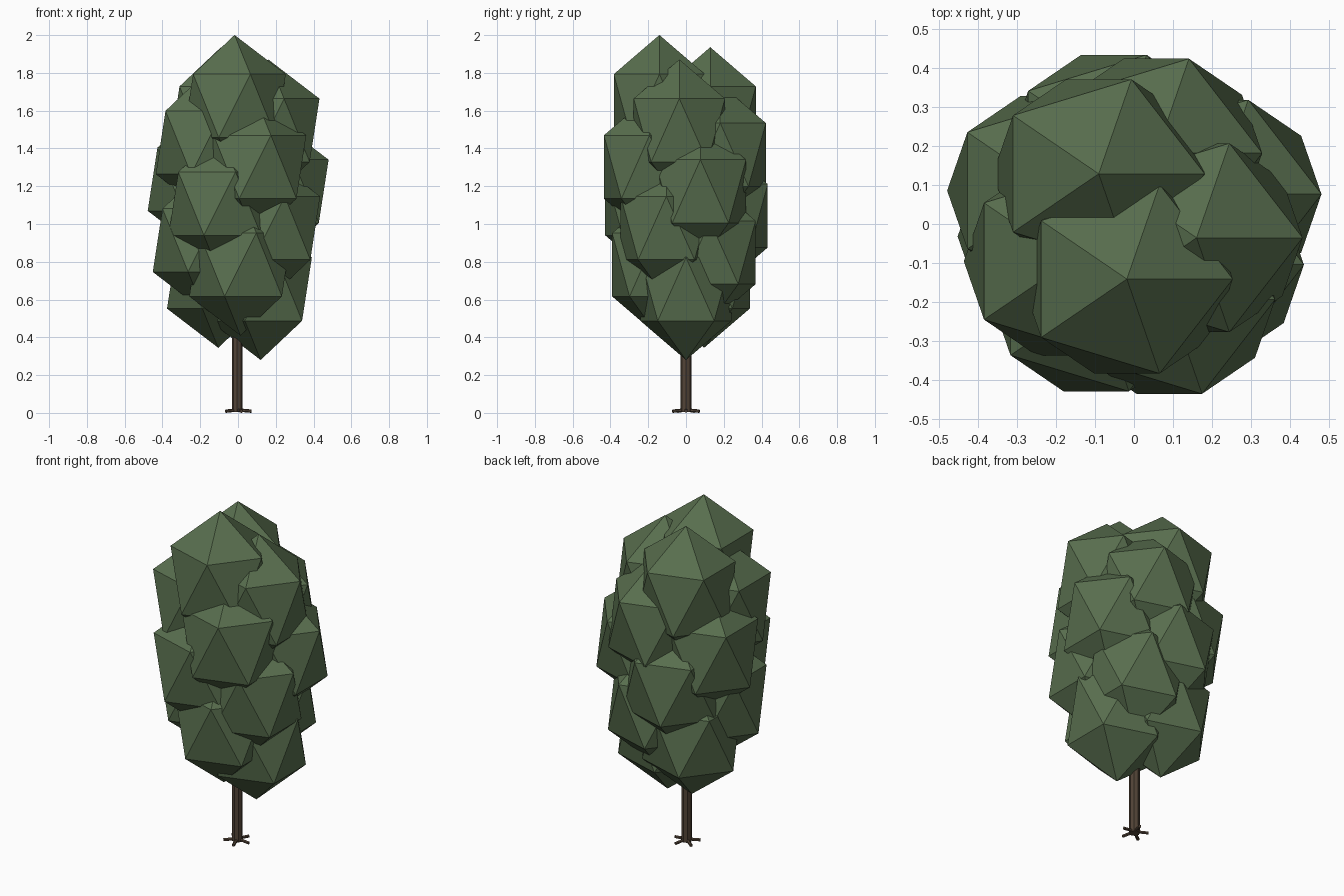
import bpy, math
from mathutils import Vector

if "Cube" in bpy.data.objects:
    bpy.data.objects.remove(bpy.data.objects["Cube"])


def material(name, rgb):
    m = bpy.data.materials.new(name)
    m.diffuse_color = (*rgb, 1)
    m.use_nodes = True
    m.node_tree.nodes["Principled BSDF"].inputs["Base Color"].default_value = m.diffuse_color
    return m


leaf = material("leaf green", (0.098, 0.156, 0.076))
bark = material("bark brown", (0.085, 0.058, 0.038))


def finish(name, mat):
    ob = bpy.context.object
    ob.name = name
    ob.data.materials.append(mat)
    return ob


def rod(name, a, b, radius, sides):
    a, b = Vector(a), Vector(b)
    d = b - a
    bpy.ops.mesh.primitive_cylinder_add(vertices=sides, radius=radius, depth=d.length,
                                        location=(a + b) / 2)
    ob = finish(name, bark)
    ob.rotation_euler = d.to_track_quat('Z', 'Y').to_euler()
    return ob


# Trunk, running up inside the crown
CX = -0.004
rod("trunk", (CX, 0, 0.005), (CX, 0, 1.2), 0.029, 8)

# Five short roots spreading from the base
for k in range(5):
    t = math.tau * k / 5
    rod(f"root_{k + 1}", (CX, 0, 0.016),
        (CX + 0.075 * math.cos(t), 0.075 * math.sin(t), 0.009), 0.009, 6)

# Crown: equal faceted leaf clumps rising in a golden-angle spiral
reach = [.12, .142, .15, .16, .183, .194, .198, .21,
         .222, .224, .213, .19, .19, .164, .157, .142]
golden = math.pi * (3 - math.sqrt(5))
for i, r in enumerate(reach):
    t = i * golden
    bpy.ops.mesh.primitive_ico_sphere_add(
        subdivisions=1, radius=1,
        location=(r * math.cos(t), r * math.sin(t), 0.655 + 0.0647 * i))
    finish(f"leaf_clump_{i + 1}", leaf).scale = (0.303, 0.284, 0.375)
